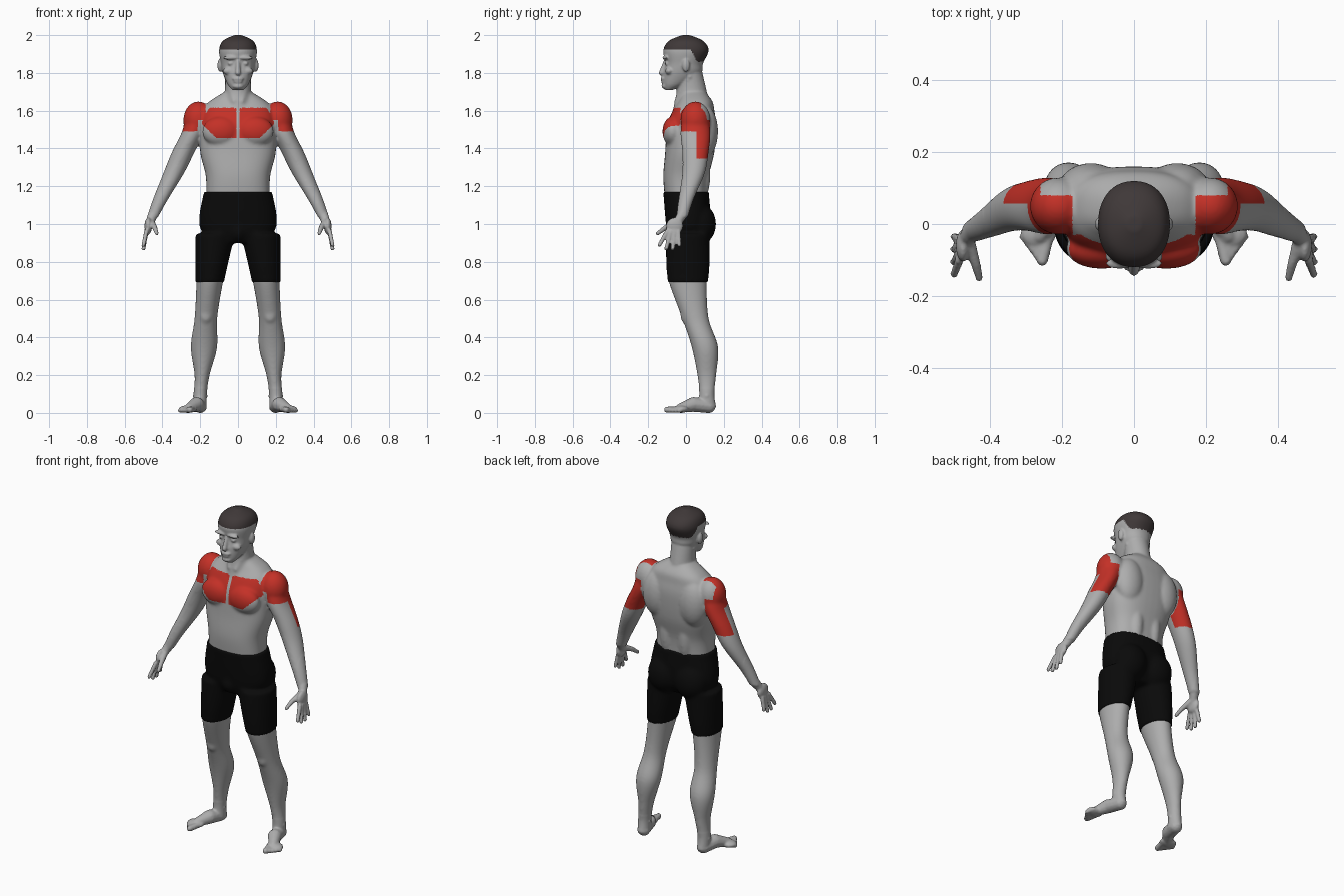
import bpy, bmesh, math
from mathutils import Matrix, Vector

if "Cube" in bpy.data.objects:
    bpy.data.objects.remove(bpy.data.objects["Cube"])


def material(name, red_part, green_part, blue_part):
    colour = (red_part, green_part, blue_part, 1)
    made = bpy.data.materials.new(name)
    made.use_nodes = True
    made.diffuse_color = colour
    made.node_tree.nodes["Principled BSDF"].inputs["Base Color"].default_value = colour
    return made


skin = material("grey skin", .42, .42, .42)
muscle_red = material("muscle red", .55, .03, .02)
dark_hair = material("dark hair", .05, .04, .04)
black_cloth = material("black cloth", .003, .003, .003)


def catmull(before, start, end, after, t):
    """Smooth curve between two sections, guided by their neighbours."""
    result = []
    for a, b, c, d in zip(before, start, end, after):
        slope_in, slope_out = (c - a) / 2, (d - b) / 2
        ease = t * t * (3 - 2 * t)
        result.append(b + (c - b) * ease + slope_in * t * (1 - t) ** 2 - slope_out * t * t * (1 - t))
    return result


def loft(bm, sections, power=2, side=1, grow=0, sides=40, steps=6):
    """Stack horizontal rounded rings; a section is height, centre x, half width, centre y, half depth."""
    padded = [sections[0], *sections, sections[-1]]
    rows = [catmull(*padded[i:i + 4], k / steps)
            for i in range(len(sections) - 1) for k in range(steps)]
    rows.append(sections[-1])
    rings = []
    for height, centre_x, width, centre_y, depth in rows:
        ring = []
        for k in range(sides):
            angle = math.tau * k / sides
            across, along = math.cos(angle), math.sin(angle)
            x = math.copysign(abs(across) ** (2 / power), across) * (width + grow)
            y = math.copysign(abs(along) ** (2 / power), along) * (depth + grow)
            ring.append(bm.verts.new((side * (centre_x + x), centre_y + y, height)))
        rings.append(ring)
    for lower, upper in zip(rings, rings[1:]):
        for k in range(sides):
            n = (k + 1) % sides
            bm.faces.new((lower[k], lower[n], upper[n], upper[k]))
    bm.faces.new(rings[0])
    bm.faces.new(rings[-1])


def blob(bm, centre, radii, side=1, detail=3):
    """An ellipsoid form, mirrored by side."""
    x, y, z = centre
    place = Matrix.Translation((side * x, y, z)) @ Matrix.Diagonal((*radii, 1))
    bmesh.ops.create_icosphere(bm, subdivisions=detail, radius=1, matrix=place)


def chain(bm, start, end, start_radius, end_radius, side=1, count=9):
    """A tapering row of overlapping balls."""
    for i in range(count):
        t = i / (count - 1)
        radius = start_radius + (end_radius - start_radius) * t
        blob(bm, Vector(start).lerp(Vector(end), t), (radius, radius, radius), side, detail=2)


def fuse(name, bm, voxel, soften, rounds, materials, colour_rule):
    """Merge overlapping forms into one skin, soften part of it, then colour its faces."""
    bmesh.ops.recalc_face_normals(bm, faces=bm.faces)
    forms = bpy.data.meshes.new(name + " forms")
    bm.to_mesh(forms)
    bm.free()
    thing = bpy.data.objects.new(name, forms)
    bpy.context.collection.objects.link(thing)
    remesh = thing.modifiers.new("Remesh", 'REMESH')
    remesh.mode = 'VOXEL'
    remesh.voxel_size = voxel
    smooth = thing.modifiers.new("Smooth", 'SMOOTH')
    smooth.iterations = 2
    graph = bpy.context.evaluated_depsgraph_get()
    fused = bpy.data.meshes.new_from_object(thing.evaluated_get(graph))
    thing.modifiers.clear()
    thing.data = fused
    bpy.data.meshes.remove(forms)
    bm = bmesh.new()
    bm.from_mesh(fused)
    soft_verts = [v for v in bm.verts if soften(v.co)]
    for _ in range(rounds):
        bmesh.ops.smooth_vert(bm, verts=soft_verts, factor=.5, use_axis_x=True,
                              use_axis_y=True, use_axis_z=True)
    for vert in bm.verts:
        vert.co.z = max(vert.co.z, 0)
    fused.materials.clear()
    for each in materials:
        fused.materials.append(each)
    for face in bm.faces:
        face.smooth = True
        face.material_index = colour_rule(face.calc_center_median())
    bm.to_mesh(fused)
    bm.free()


trunk = [(1.12, 0, .17, 0, .11), (1.25, 0, .17, 0, .12), (1.38, 0, .2, .02, .13),
         (1.52, 0, .2, .03, .13), (1.6, 0, .19, .04, .11), (1.65, 0, .15, .05, .09),
         (1.7, 0, .07, .04, .06)]
neck = [(1.6, 0, .1, .03, .1), (1.7, 0, .07, .03, .08), (1.83, 0, .07, .02, .06)]
head = [(1.71, 0, .03, -.09, .02), (1.74, 0, .055, -.06, .06), (1.8, 0, .08, -.02, .1),
        (1.85, 0, .09, -.01, .1), (1.92, 0, .1, 0, .12), (1.97, 0, .08, 0, .09), (2, 0, .02, 0, .02)]
arm = [(1.55, .22, .06, .05, .07), (1.48, .24, .06, .05, .08), (1.38, .29, .06, .05, .07),
       (1.27, .34, .055, .04, .06), (1.13, .41, .04, 0, .04), (1.04, .45, .03, -.02, .03)]
leg = [(.95, .12, .1, .01, .11), (.78, .14, .08, .01, .11), (.69, .15, .07, .01, .1),
       (.5, .17, .06, .05, .07), (.35, .18, .07, .1, .07), (.2, .19, .04, .11, .05),
       (.1, .2, .035, .11, .04), (.03, .2, .035, .11, .05)]
hips = [(.9, 0, .09, 0, .08), (.96, 0, .19, .01, .11), (1.04, 0, .205, .01, .12), (1.17, 0, .18, 0, .12)]

# Trunk, neck and head
bm = bmesh.new()
loft(bm, trunk, power=2.5)
loft(bm, neck)
loft(bm, head, power=2.2)

# Nose, lips and chin
chain(bm, (0, -.11, 1.86), (0, -.13, 1.8), .01, .015)
blob(bm, (0, -.12, 1.77), (.03, .015, .01))
blob(bm, (0, -.12, 1.755), (.025, .012, .01))
blob(bm, (0, -.11, 1.73), (.03, .02, .015))

for side in (1, -1):
    # Brow, eye, cheek and ear
    blob(bm, (.04, -.11, 1.88), (.04, .015, .01), side)
    blob(bm, (.04, -.1, 1.85), (.015, .012, .01), side)
    blob(bm, (.05, -.09, 1.81), (.03, .02, .02), side)
    blob(bm, (.095, 0, 1.84), (.014, .02, .035), side)
    # Neck cord, chest, shoulder blade, lower back and shoulder
    chain(bm, (.06, .02, 1.78), (.02, -.05, 1.65), .015, .015, side)
    blob(bm, (.09, -.07, 1.49), (.1, .055, .08), side)
    blob(bm, (.12, .1, 1.49), (.09, .07, .14), side)
    blob(bm, (.06, .07, 1.27), (.05, .06, .17), side)
    blob(bm, (.21, .05, 1.55), (.08, .08, .1), side)
    # Arm and palm
    loft(bm, arm, side=side)
    chain(bm, (.45, -.02, 1.05), (.47, -.05, 1), .028, .022, side)
    blob(bm, (.475, -.06, .99), (.02, .045, .045), side)
    # Four fingers fanned out, the middle two longer, then the thumb
    for i in range(4):
        reach = .02 if i in (1, 2) else 0
        chain(bm, (.485, -.1 + .02 * i, .96), (.5, -.14 + .035 * i, .89 - reach), .013, .011, side)
    chain(bm, (.46, -.05, 1.01), (.44, -.11, .98), .02, .014, side)
    chain(bm, (.44, -.11, .98), (.43, -.15, .95), .014, .011, side)
    # Leg, kneecap and ankle
    loft(bm, leg[1:], side=side)
    blob(bm, (.17, 0, .52), (.035, .03, .05), side)
    blob(bm, (.2, .11, .09), (.04, .02, .02), side)
    # Heel, instep and ball of the foot
    chain(bm, (.2, .12, .035), (.22, .04, .045), .037, .04, side)
    chain(bm, (.22, .04, .045), (.26, -.03, .025), .04, .025, side)
    blob(bm, (.265, -.025, .02), (.05, .04, .02), side)
    # Toes, shrinking outwards
    for i in range(5):
        size = .017 - .005 * math.sqrt(i / 4)
        chain(bm, (.24 + .012 * i, -.04 + .01 * i, .02), (.255 + .013 * i, -.1 + .016 * i, size),
              size, size, side)


def body_colour(point):
    """Pick skin, painted muscle or hair from the place on the body."""
    out, y, z = abs(point.x), point.y, point.z
    nape = min(max((y - .025) * 30, 0), 1)
    if z > 1.925 - .065 * nape:
        return 2
    chest = y < -.03 and out > .01 and max(1.455, 1.34 + out) < z < 1.615
    shoulder = y < .08 and z < 1.68 and (out > .17 and z > 1.55 or out > .215 and z > 1.49)
    back_of_arm = y > .055 and (out > .215 and 1.345 < z < 1.55 or out > .26 and 1.5 < z < 1.68)
    return 1 if chest or shoulder or back_of_arm else 0


def trunk_and_limbs(point):
    return .13 < point.z < 1.7 and abs(point.x) < .42


def between_hems(point):
    return .72 < point.z < 1.14


fuse("body", bm, .006, trunk_and_limbs, 10, (skin, muscle_red, dark_hair), body_colour)

# Shorts: hips, front, thigh sleeves and seat
bm = bmesh.new()
loft(bm, hips, power=2.4)
blob(bm, (0, -.06, .96), (.05, .055, .06))
for side in (1, -1):
    loft(bm, leg[:3], side=side, grow=.005)
    blob(bm, (.09, .07, 1), (.1, .09, .11), side)
fuse("shorts", bm, .008, between_hems, 8, (black_cloth,), lambda point: 0)
